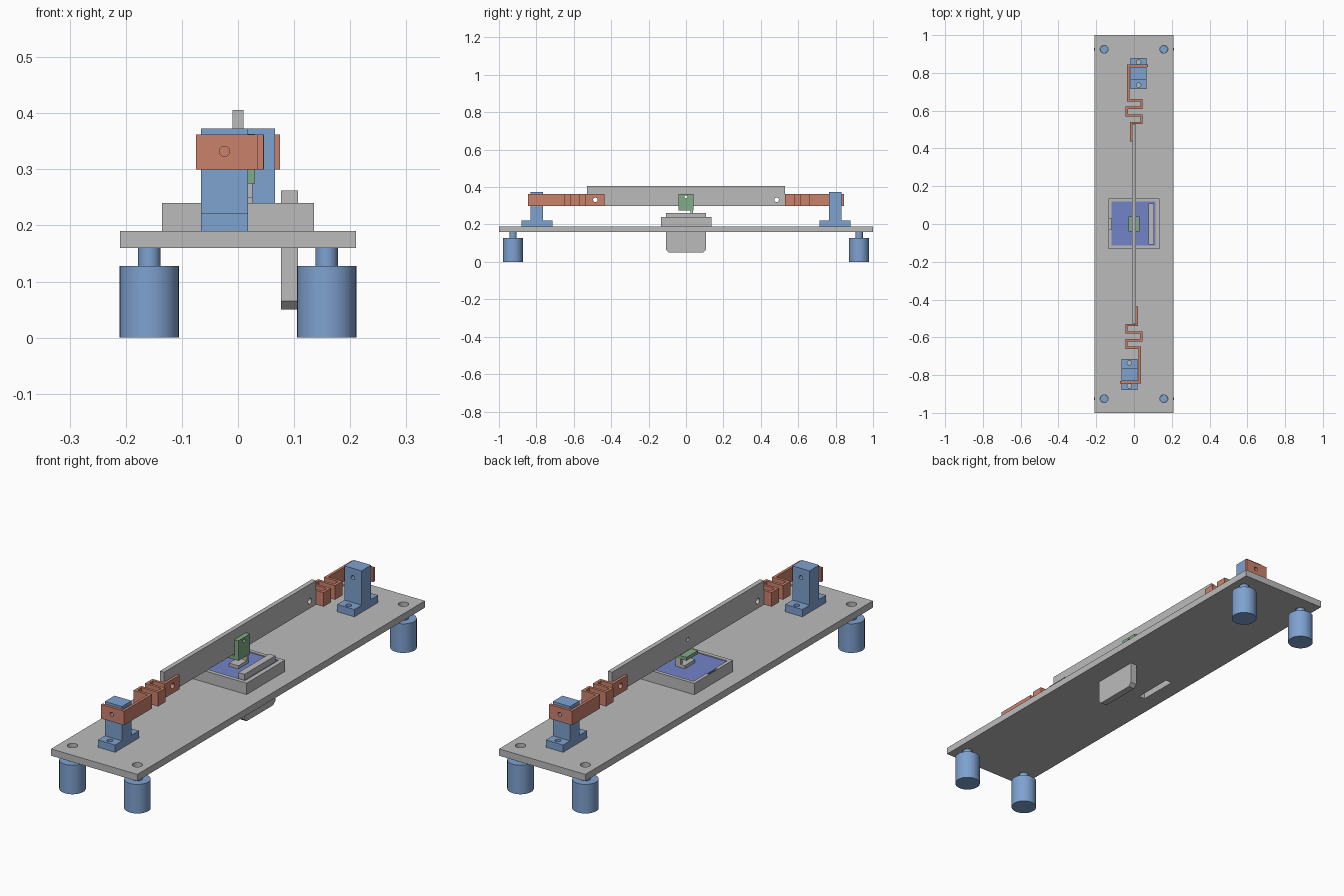
import bpy, bmesh, math
from mathutils import Matrix

cube = bpy.data.objects.get("Cube")
if cube:
    bpy.data.objects.remove(cube, do_unlink=True)


def material(name, rgb):
    m = bpy.data.materials.new(name)
    m.use_nodes = True
    m.diffuse_color = (*rgb, 1)
    m.node_tree.nodes["Principled BSDF"].inputs["Base Color"].default_value = (*rgb, 1)
    return m


GREY = material("grey metal", (0.5, 0.5, 0.5))
BLUE = material("steel blue", (0.21, 0.36, 0.63))
COPPER = material("copper", (0.6, 0.22, 0.15))
GREEN = material("soft green", (0.23, 0.41, 0.25))
INDIGO = material("indigo", (0.17, 0.23, 0.58))


def finish(name, bm, mat):
    bmesh.ops.recalc_face_normals(bm, faces=bm.faces)
    mesh = bpy.data.meshes.new(name)
    bm.to_mesh(mesh)
    bm.free()
    obj = bpy.data.objects.new(name, mesh)
    bpy.context.collection.objects.link(obj)
    mesh.materials.append(mat)
    return obj


def activate(obj):
    bpy.ops.object.select_all(action="DESELECT")
    obj.select_set(True)
    bpy.context.view_layer.objects.active = obj


def box(name, x, y, z, mat):
    """Box given by its (low, high) range on each axis."""
    bm = bmesh.new()
    bmesh.ops.create_cube(bm, size=1)
    for v in bm.verts:
        v.co = [r[0] if c < 0 else r[1] for c, r in zip(v.co, (x, y, z))]
    return finish(name, bm, mat)


def rod(name, centre, radius, length, axis, mat):
    turn = {"X": Matrix.Rotation(math.pi / 2, 4, "Y"),
            "Y": Matrix.Rotation(math.pi / 2, 4, "X"),
            "Z": Matrix.Identity(4)}[axis]
    bm = bmesh.new()
    bmesh.ops.create_cone(bm, cap_ends=True, segments=32, radius1=radius,
                          radius2=radius, depth=length,
                          matrix=Matrix.Translation(centre) @ turn)
    return finish(name, bm, mat)


def smooth(obj):
    activate(obj)
    bpy.ops.object.shade_smooth_by_angle(angle=math.radians(30))


def modify(obj, kind, **settings):
    mod = obj.modifiers.new(kind.title(), kind)
    for key, value in settings.items():
        setattr(mod, key, value)
    activate(obj)
    bpy.ops.object.modifier_apply(modifier=mod.name)


def combine(obj, other, operation="DIFFERENCE"):
    modify(obj, "BOOLEAN", object=other, operation=operation, solver="EXACT")
    bpy.data.objects.remove(other, do_unlink=True)


def drill(obj, centre, radius, length, axis):
    combine(obj, rod("drill", centre, radius, length, axis, obj.data.materials[0]))


def opposite(obj, name):
    """Copy turned half a revolution for the other end."""
    twin = obj.copy()
    twin.name = name
    twin.rotation_euler.z = math.pi
    bpy.context.collection.objects.link(twin)


# Base plate with corner holes and a slot
plate = box("base_plate", (-0.21, 0.21), (-1, 1), (0.16, 0.19), GREY)
for sx in (-1, 1):
    for sy in (-1, 1):
        drill(plate, (sx * 0.158, sy * 0.925, 0.175), 0.021, 0.1, "Z")
combine(plate, box("slot", (-0.135, -0.105), (-0.09, 0.09), (0.1, 0.3), GREY))

# Stepped round feet
for sx, side in ((-1, "right"), (1, "left")):
    for sy, end in ((-1, "front"), (1, "back")):
        x, y = sx * 0.158, sy * 0.925
        foot = rod(f"{end}_{side}_foot", (x, y, 0.064), 0.053, 0.128, "Z", BLUE)
        combine(foot, rod("neck", (x, y, 0.14), 0.02, 0.04, "Z", BLUE), "UNION")
        smooth(foot)

# Long beam on edge
beam = box("beam", (-0.01, 0.01), (-0.528, 0.528), (0.3, 0.406), GREY)
for y, z, r in ((-0.485, 0.332, 0.012), (0.485, 0.332, 0.012), (0, 0.348, 0.008)):
    drill(beam, (0, y, z), r, 0.1, "X")

# Support posts: flanged foot with a drilled upright
px = (-0.066, 0.018)
post = box("front_post", px, (-0.88, -0.715), (0.19, 0.222), BLUE)
combine(post, box("upright", px, (-0.832, -0.765), (0.2, 0.373), BLUE), "UNION")
for y in (-0.857, -0.735):
    drill(post, (-0.024, y, 0.2), 0.012, 0.1, "Z")
drill(post, (-0.024, -0.8, 0.332), 0.009, 0.2, "Y")
opposite(post, "back_post")

# Folded flat springs between posts and beam
path = [(-0.075, -0.838), (0.03, -0.838), (0.03, -0.655), (-0.04, -0.655),
        (-0.04, -0.615), (0.039, -0.615), (0.039, -0.575), (-0.04, -0.575),
        (-0.04, -0.535), (0.016, -0.535), (0.016, -0.437)]
bm = bmesh.new()
rows = [[bm.verts.new((x, y, z)) for x, y in path] for z in (0.3, 0.362)]
for i in range(len(path) - 1):
    bm.faces.new((rows[0][i], rows[0][i + 1], rows[1][i + 1], rows[1][i]))
spring = finish("front_spring", bm, COPPER)
modify(spring, "SOLIDIFY", thickness=0.012, offset=0, use_even_offset=True)
drill(spring, (0.016, -0.485, 0.332), 0.012, 0.03, "X")
drill(spring, (-0.024, -0.838, 0.332), 0.009, 0.04, "Y")
opposite(spring, "back_spring")

# Central tray with a shallow recess and a notch in one rim
tray = box("tray", (-0.135, 0.135), (-0.133, 0.135), (0.19, 0.24), GREY)
combine(tray, box("recess", (-0.12, 0.115), (-0.115, 0.119), (0.225, 0.3), GREY))
combine(tray, box("notch", (-0.132, -0.11), (-0.03, 0.03), (0.215, 0.3), GREY))
box("tray_panel", (-0.12, 0.115), (-0.115, 0.119), (0.225, 0.236), INDIGO)

# Upright blade passing through tray and plate, lower corners clipped
bm = bmesh.new()
outline = [(-0.108, 0.262), (-0.108, 0.065), (-0.093, 0.05),
           (0.093, 0.05), (0.108, 0.065), (0.108, 0.262)]
face = bm.faces.new([bm.verts.new((0.077, y, z)) for y, z in outline])
grown = bmesh.ops.extrude_face_region(bm, geom=[face])["geom"]
bmesh.ops.translate(bm, vec=(0.03, 0, 0),
                    verts=[g for g in grown if isinstance(g, bmesh.types.BMVert)])
finish("blade", bm, GREY)

# Angle bracket on the beam, and the pad below it
bracket = box("bracket", (0.01, 0.03), (-0.04, 0.04), (0.275, 0.363), GREEN)
combine(bracket, box("flange", (-0.03, 0.03), (-0.04, 0.04), (0.275, 0.29), GREEN), "UNION")
drill(bracket, (0.02, 0, 0.348), 0.008, 0.1, "X")
box("pad", (-0.02, 0.026), (-0.035, 0.037), (0.236, 0.25), GREY)
box("pad_stem", (0, 0.026), (0.025, 0.037), (0.25, 0.275), GREY)
